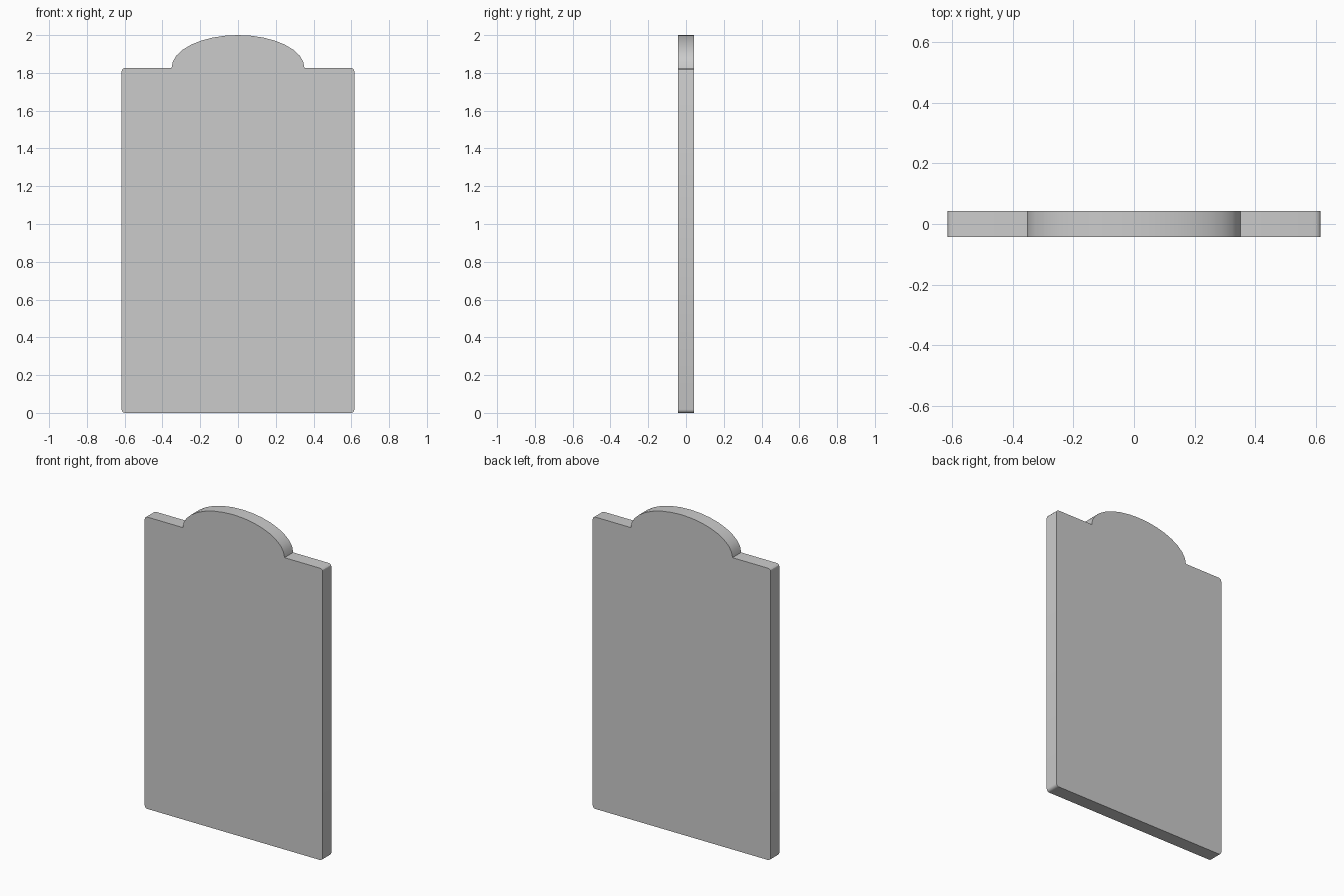
import bpy, bmesh
from math import sin, cos, pi

if "Cube" in bpy.data.objects:
    bpy.data.objects.remove(bpy.data.objects["Cube"])

HALF_W, SHOULDER, TOP, HALF_T = 0.616, 1.826, 2.0, 0.043
ARCH_W, CORNER = 0.352, 0.018


def arc(cx, cz, rx, rz, start, end, steps):
    return [(cx + rx * cos(a), cz + rz * sin(a))
            for a in (start + (end - start) * i / steps for i in range(steps + 1))]


def corner(cx, cz, start):
    return arc(cx, cz, CORNER, CORNER, start, start + pi / 2, 3)


# Outline: rounded rectangle with an elliptical crest on its top edge
x, z = HALF_W - CORNER, SHOULDER - CORNER
outline = (corner(x, CORNER, -pi / 2) + corner(x, z, 0)
           + arc(0, SHOULDER, ARCH_W, TOP - SHOULDER, 0, pi, 16)
           + corner(-x, z, pi / 2) + corner(-x, CORNER, pi))

# Panel: outline extruded through its thickness
bm = bmesh.new()
face = bm.faces.new([bm.verts.new((px, -HALF_T, pz)) for px, pz in outline])
ext = bmesh.ops.extrude_face_region(bm, geom=[face], use_keep_orig=True)
bmesh.ops.translate(bm, vec=(0, 2 * HALF_T, 0),
                    verts=[v for v in ext["geom"] if isinstance(v, bmesh.types.BMVert)])
bmesh.ops.recalc_face_normals(bm, faces=bm.faces)
mesh = bpy.data.meshes.new("arched_panel")
bm.to_mesh(mesh)
bm.free()

panel = bpy.data.objects.new("arched_panel", mesh)
bpy.context.collection.objects.link(panel)
bpy.context.view_layer.objects.active = panel
panel.select_set(True)
bpy.ops.object.shade_smooth_by_angle(angle=pi / 6)
